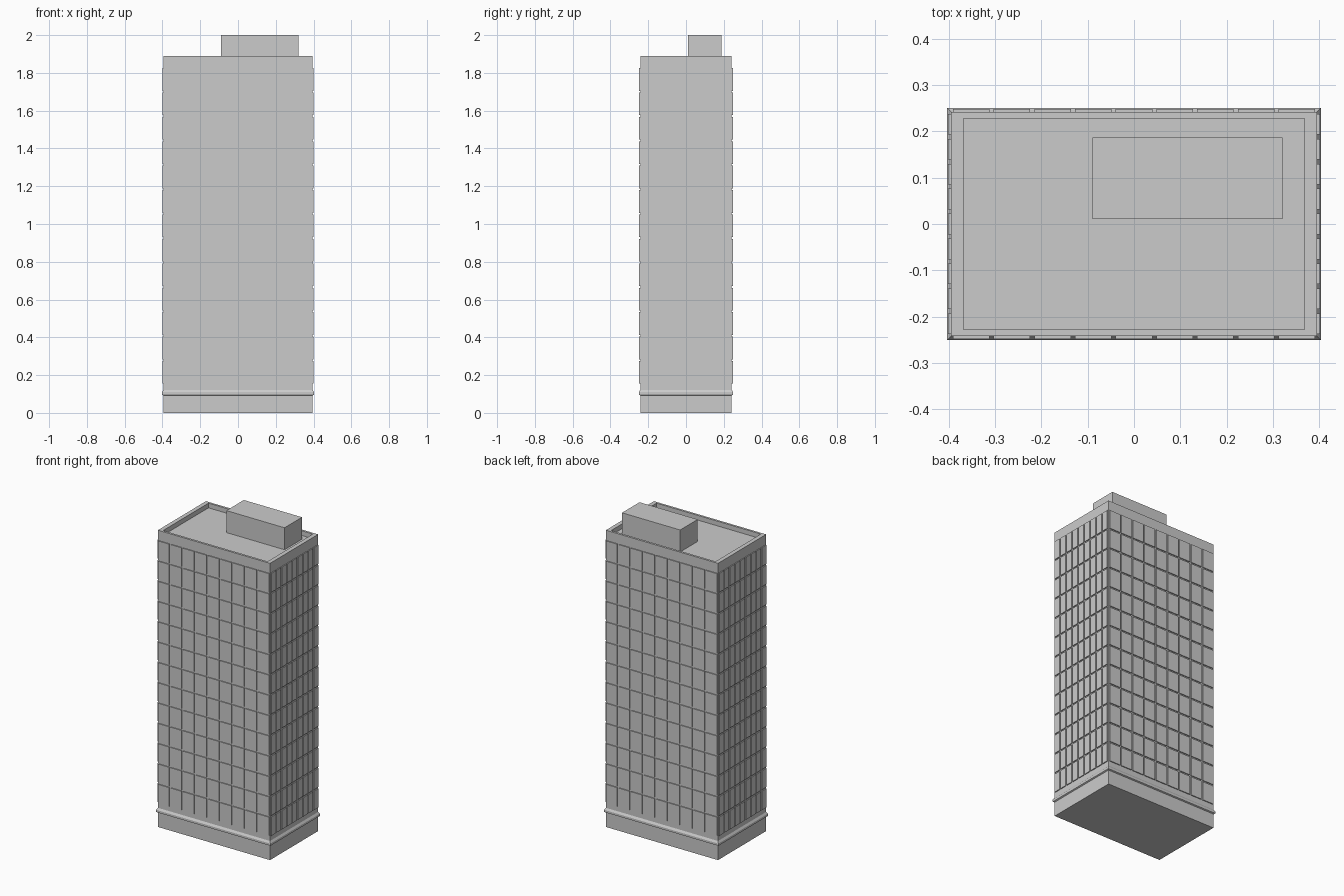
import bpy, bmesh
from mathutils import Matrix, Vector

if "Cube" in bpy.data.objects:
    bpy.data.objects.remove(bpy.data.objects["Cube"])

WX, WY = 0.395, 0.242          # half sizes of the plain walls
OUT = 0.006                    # how far the facade panels stand out
GAP = 0.009                    # groove between panels
Z0, Z1, ROWS, COLS = 0.15, 1.83, 13, 9
ROOF, TOP = 1.86, 1.89


def make_object(name, bm):
    bmesh.ops.recalc_face_normals(bm, faces=bm.faces)
    mesh = bpy.data.meshes.new(name)
    bm.to_mesh(mesh)
    bm.free()
    ob = bpy.data.objects.new(name, mesh)
    bpy.context.collection.objects.link(ob)
    return ob


def add_box(bm, lo, hi):
    lo, hi = Vector(lo), Vector(hi)
    m = Matrix.Translation((lo + hi) / 2) @ Matrix.Diagonal((*(hi - lo), 1))
    bmesh.ops.create_cube(bm, size=1, matrix=m)


def stacked_rects(name, rings):
    """Closed solid through a stack of (half x, half y, z) rectangles."""
    bm = bmesh.new()
    loops = [[bm.verts.new((sx * x, sy * y, z))
              for sx, sy in ((-1, -1), (1, -1), (1, 1), (-1, 1))]
             for x, y, z in rings]
    for a, b in zip(loops, loops[1:]):
        for i in range(4):
            j = (i + 1) % 4
            bm.faces.new((a[i], a[j], b[j], b[i]))
    bm.faces.new(loops[0])
    bm.faces.new(loops[-1])
    return make_object(name, bm)


# Tower body: base, projecting moulding, shaft, parapet and sunken roof
M = 0.008
stacked_rects("tower_body", [
    (WX, WY, 0), (WX, WY, 0.092),
    (WX + M, WY + M, 0.096), (WX + M, WY + M, 0.110),
    (WX, WY, 0.122), (WX, WY, TOP),
    (0.368, 0.228, TOP), (0.368, 0.228, ROOF)])

# Facade panels: grid of thin slabs on all four sides
bm = bmesh.new()
h = (Z1 - Z0) / ROWS
g = GAP / 2
for r in range(ROWS):
    za, zb = Z0 + r * h + g, Z0 + (r + 1) * h - g
    for c in range(COLS):
        xa, xb = (-WX + 2 * WX * (c + k) / COLS for k in (0, 1))
        ya, yb = (-WY + 2 * WY * (c + k) / COLS for k in (0, 1))
        for s in (-1, 1):
            y = sorted((s * (WY - 0.002), s * (WY + OUT)))
            add_box(bm, (xa + g, y[0], za), (xb - g, y[1], zb))
            x = sorted((s * (WX - 0.002), s * (WX + OUT)))
            add_box(bm, (x[0], ya + g, za), (x[1], yb - g, zb))
make_object("facade_panels", bm)

# Rooftop plant room
bm = bmesh.new()
add_box(bm, (-0.09, 0.011, ROOF - 0.005), (0.32, 0.187, 2.0))
make_object("rooftop_plant_room", bm)
